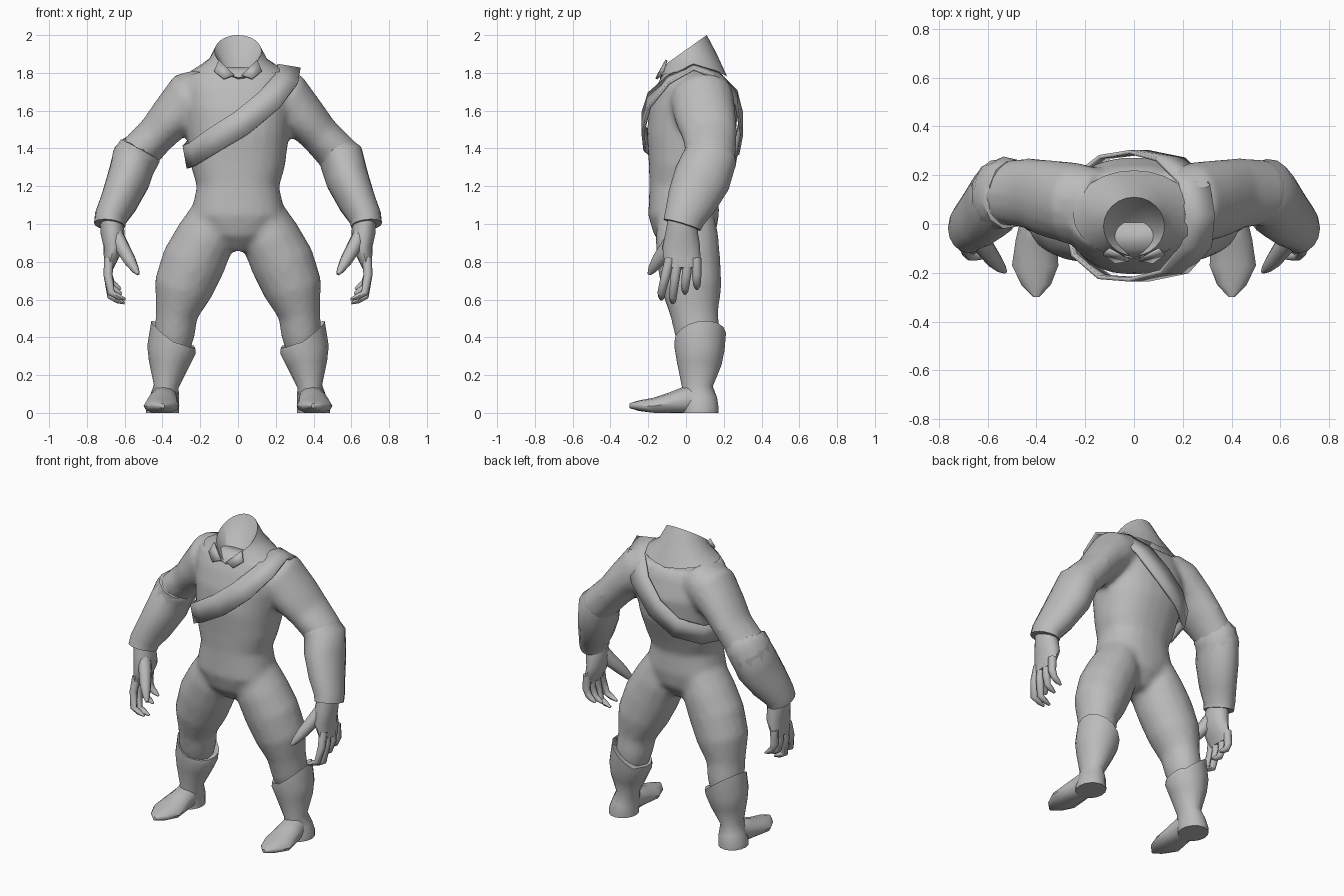
import bpy, bmesh, math
from mathutils import Vector

cube = bpy.data.objects.get("Cube")
if cube:
    bpy.data.objects.remove(cube, do_unlink=True)

GREY = (0.5, 0.5, 0.5, 1.0)
mat = bpy.data.materials.new("plain grey")
mat.use_nodes = True
mat.diffuse_color = GREY
shader = next(n for n in mat.node_tree.nodes if n.type == 'BSDF_PRINCIPLED')
shader.inputs["Base Color"].default_value = GREY


def loft(bm, rings, sides=16, power=2.0, floor=False):
    """Skin elliptical rings (x, y, z, side radius, depth radius) along a path."""
    pts = [Vector(r[:3]) for r in rings]
    loops = []
    for i, r in enumerate(rings):
        t = (pts[min(i + 1, len(pts) - 1)] - pts[max(i - 1, 0)]).normalized()
        u = Vector((1, 0, 0))
        u = (u - u.dot(t) * t).normalized()
        v = t.cross(u)
        loop = []
        for k in range(sides):
            a = 2 * math.pi * k / sides
            c, s = math.cos(a), math.sin(a)
            c = math.copysign(abs(c) ** (2 / power), c)
            s = math.copysign(abs(s) ** (2 / power), s)
            p = pts[i] + u * r[3] * c + v * r[4] * s
            if floor:
                p.z = max(p.z, 0)
            loop.append(bm.verts.new(p))
        loops.append(loop)
    bridge(bm, loops)
    bm.faces.new(loops[0])
    bm.faces.new(loops[-1])


def bridge(bm, loops):
    for lo, hi in zip(loops, loops[1:]):
        n = len(lo)
        for k in range(n):
            bm.faces.new((lo[k], lo[(k + 1) % n], hi[(k + 1) % n], hi[k]))


def finish(name, bm, mirror=False, angle=50):
    bmesh.ops.recalc_face_normals(bm, faces=bm.faces[:])
    mesh = bpy.data.meshes.new(name)
    bm.to_mesh(mesh)
    bm.free()
    mesh.materials.append(mat)
    ob = bpy.data.objects.new(name, mesh)
    bpy.context.collection.objects.link(ob)
    bpy.ops.object.select_all(action='DESELECT')
    ob.select_set(True)
    bpy.context.view_layer.objects.active = ob
    bpy.ops.object.shade_smooth_by_angle(angle=math.radians(angle))
    if mirror:
        ob.modifiers.new("Mirror", 'MIRROR')
    return ob


def flip(rings, side):
    return [(side * r[0], *r[1:]) for r in rings]


# Suit: torso, upper arms and legs fused into one skin
torso = [(0, 0, .86, .06, .09), (0, -.005, .95, .18, .165), (0, -.012, 1.05, .25, .188),
         (0, -.012, 1.2, .218, .182), (0, 0, 1.3, .248, .2),
         (0, .025, 1.45, .268, .235), (0, .04, 1.6, .285, .235),
         (0, .04, 1.72, .29, .198), (0, .045, 1.785, .27, .165), (0, .05, 1.8, .15, .12)]
upper_arm = [(.15, .07, 1.70, .13, .16), (.25, .085, 1.66, .155, .17),
             (.355, .105, 1.56, .12, .162), (.43, .125, 1.475, .106, .147),
             (.53, .13, 1.37, .113, .135), (.57, .09, 1.26, .09, .11)]
thigh = [(.13, 0, 1.04, .13, .15), (.172, .005, .93, .158, .168),
         (.235, .015, .8, .17, .168), (.29, .03, .66, .158, .16),
         (.325, .045, .52, .112, .127), (.335, .06, .42, .108, .12),
         (.345, .07, .33, .09, .1)]
bm = bmesh.new()
loft(bm, torso, 24, 2.3)
for side in (1, -1):
    loft(bm, flip(upper_arm, side))
    loft(bm, flip(thigh, side))
suit = finish("suit", bm)
remesh = suit.modifiers.new("Fuse", 'REMESH')
remesh.mode = 'VOXEL'
remesh.voxel_size = .018
remesh.use_smooth_shade = True
smooth = suit.modifiers.new("Soften", 'SMOOTH')
smooth.factor = .5
smooth.iterations = 7

# Lower sleeves, ending in cuffs
bm = bmesh.new()
loft(bm, [(.5, .125, 1.40, .1, .13), (.545, .128, 1.355, .12, .142),
          (.578, .085, 1.24, .115, .152), (.63, .03, 1.12, .1, .133),
          (.675, -.008, 1.035, .086, .108), (.68, -.02, .995, .083, .103)])
finish("sleeves", bm, mirror=True)

# Loose fold above the right elbow
bm = bmesh.new()
loft(bm, [(-.508, .125, 1.41, .1, .135), (-.52, .128, 1.388, .12, .15),
          (-.55, .12, 1.335, .124, .147), (-.575, .09, 1.25, .108, .14)], 11)
finish("right_sleeve_fold", bm, angle=40)

# Hands: palm, four curled fingers, thumb
bm = bmesh.new()
loft(bm, [(.672, -.02, 1.03, .058, .075), (.665, -.022, .96, .064, .085),
          (.658, -.025, .88, .055, .1), (.675, -.02, .81, .036, .096),
          (.685, -.02, .765, .024, .09)], 12)
for base, tip_x, tip_y, tip_z in ((-.085, .595, -.13, .60), (-.042, .60, -.07, .58),
                                  (.01, .615, -.005, .63), (.055, .62, .058, .655)):
    mid = (base + tip_y) / 2
    loft(bm, [(.683, base, .82, .026, .026), (.688, mid, .73, .024, .025),
              (.672, tip_y, .035 + tip_z, .02, .021),
              ((.67 + tip_x) / 2, tip_y, tip_z + .015, .016, .018),
              (tip_x, tip_y, tip_z, .006, .008)], 8)
loft(bm, [(.65, -.05, .95, .04, .045), (.615, -.09, .88, .04, .045),
          (.575, -.145, .81, .034, .036), (.545, -.178, .76, .022, .024),
          (.528, -.195, .735, .009, .01)], 8)
finish("hands", bm, mirror=True)

# Boots: shaft with slanted top, and foot with pointed toe
bm = bmesh.new()
loft(bm, [(.345, .07, .35, .08, .09), (.343, .075, .4, .128, .138),
          (.352, .072, .335, .13, .132), (.365, .07, .26, .108, .118),
          (.38, .06, .14, .066, .082), (.39, .07, .07, .08, .095),
          (.4, .075, .02, .088, .098), (.4, .075, 0, .088, .098)], floor=True)
for v in bm.verts:
    if v.co.z > .37:
        v.co.z += .28 * (v.co.x - .345) + .04 * (v.co.y - .07)
loft(bm, [(.39, .11, .06, .07, .06), (.392, .02, .07, .072, .08),
          (.4, -.07, .052, .085, .06), (.405, -.17, .037, .095, .043),
          (.4, -.25, .038, .06, .028), (.4, -.3, .038, .012, .012)], 12, floor=True)
finish("boots", bm, mirror=True)

# Collar: outer wall, slanted notched rim, inner hollow
bm = bmesh.new()
loops = [[] for _ in range(4)]
count = 24
for k in range(count):
    a = 2 * math.pi * k / count
    x, y = math.sin(a), -math.cos(a)
    notch = max(0, 1 - abs(x) / .6) if y < 0 else 0
    rim_y = -.01 + .12 * y
    rim_z = 1.83 + .71 * (rim_y + .13) - .06 * notch
    loops[0].append((.25 * x, .04 + .18 * y, 1.775 + .035 * abs(x)))
    loops[1].append((.155 * x, .015 + .148 * y, min(1.87 + .03 * y, rim_z - .012)))
    loops[2].append((.125 * x, rim_y, rim_z))
    loops[3].append((.06 * x, -.035 + .055 * y, min(1.8 + .02 * y, rim_z - .005)))
loops = [[bm.verts.new(p) for p in loop] for loop in loops]
bridge(bm, loops)
bm.faces.new(loops[-1])
finish("collar", bm)

# Collar points, folded down on either side of the notch
bm = bmesh.new()
bm.faces.new([bm.verts.new(p) for p in ((.02, -.142, 1.785), (.075, -.152, 1.765),
                                        (.125, -.118, 1.805), (.1, -.098, 1.865))])
flaps = finish("collar_points", bm, mirror=True)
flaps.modifiers.new("Thickness", 'SOLIDIFY').thickness = .012

# Sash: band from the left shoulder round to the right side of the waist
path = [(.27, .04, 1.83), (.255, -.09, 1.765), (.165, -.195, 1.655), (.02, -.228, 1.535),
        (-.12, -.218, 1.45), (-.24, -.125, 1.37), (-.275, .03, 1.355), (-.25, .18, 1.38),
        (-.12, .275, 1.43), (.02, .295, 1.53), (.15, .265, 1.67), (.245, .17, 1.785)]
bm = bmesh.new()
upper, lower = [], []
for p in map(Vector, path):
    f = (p.z - 1.35) / .48
    half = Vector((.02 + .1 * f, 0, -.12 + .1 * f)) / 2
    half *= 1 + .4 * math.sin(math.pi * f)
    upper.append(bm.verts.new(p - half))
    lower.append(bm.verts.new(p + half))
bridge(bm, [upper, lower])
sash = finish("sash", bm)
band = sash.modifiers.new("Thickness", 'SOLIDIFY')
band.thickness = .016
band.offset = 0
